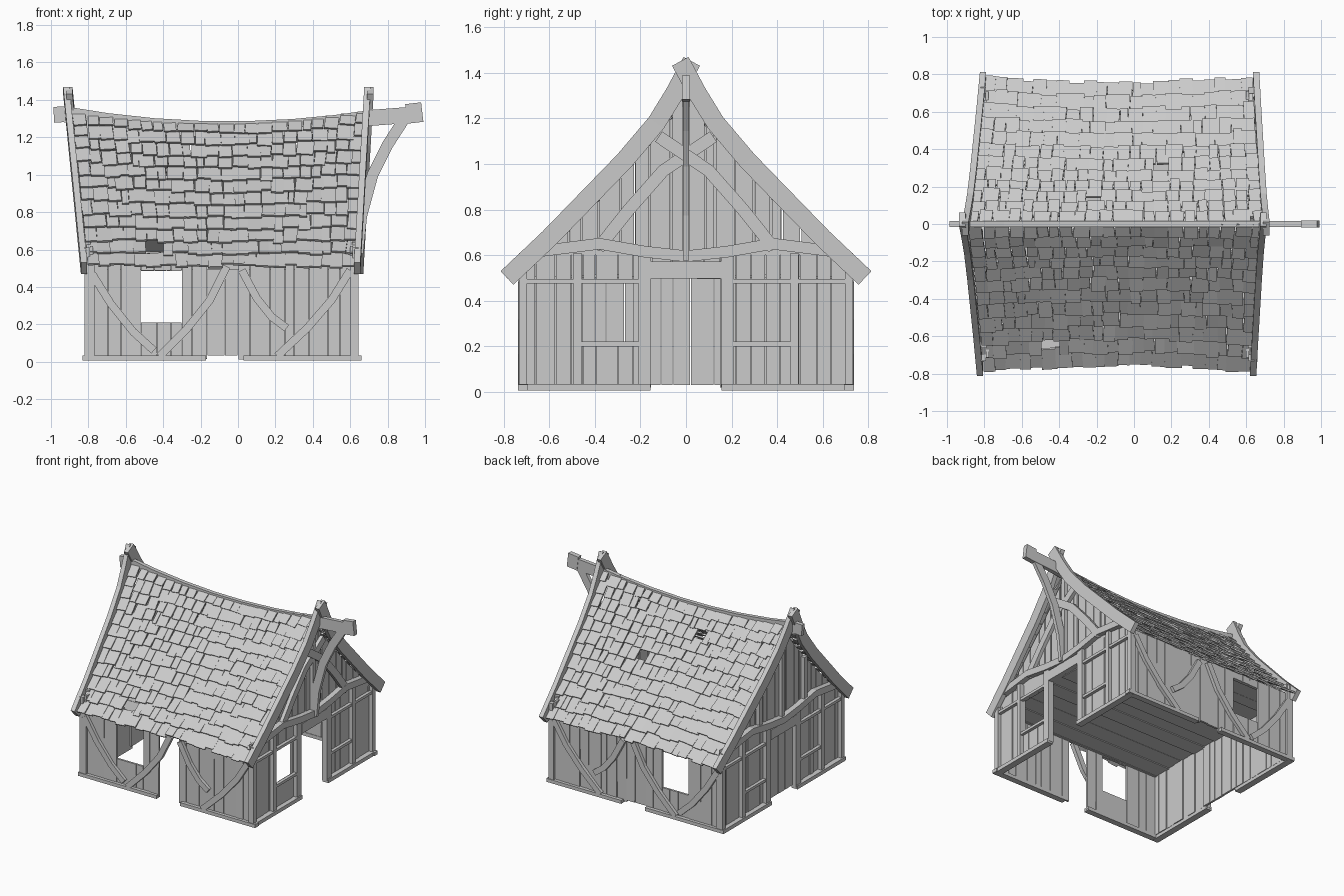
import bpy, bmesh, random
from mathutils import Vector as V

random.seed(4)
if "Cube" in bpy.data.objects:
    bpy.data.objects.remove(bpy.data.objects["Cube"])

mat = bpy.data.materials.new("weathered_grey")
mat.use_nodes = True
GREY = (0.6, 0.6, 0.6, 1)
mat.diffuse_color = GREY
mat.node_tree.nodes["Principled BSDF"].inputs["Base Color"].default_value = GREY
X, Y, Z = V((1, 0, 0)), V((0, 1, 0)), V((0, 0, 1))
rnd = random.uniform


def make(name, build):
    bm = bmesh.new()
    build(bm)
    bmesh.ops.recalc_face_normals(bm, faces=bm.faces)
    me = bpy.data.meshes.new(name)
    bm.to_mesh(me)
    bm.free()
    me.materials.append(mat)
    bpy.context.collection.objects.link(bpy.data.objects.new(name, me))


def sweep(bm, pts, normal, width, depth):
    """Timber of rectangular section along a path; depth runs along normal."""
    pts = [V(p) for p in pts]
    rings = []
    for i, p in enumerate(pts):
        t = (pts[min(i + 1, len(pts) - 1)] - pts[max(i - 1, 0)]).normalized()
        side = t.cross(normal).normalized() * width / 2
        n = normal * depth / 2
        rings.append([bm.verts.new(p + q) for q in (side + n, n - side, -side - n, side - n)])
    for a, b in zip(rings, rings[1:]):
        for k in range(4):
            bm.faces.new((a[k], a[k - 1], b[k - 1], b[k]))
    bm.faces.new(rings[0])
    bm.faces.new(rings[-1])


def plate(bm, outline, x0, x1):
    """Flat (y, z) outline given thickness between two x values."""
    a, b = ([bm.verts.new((x, y, z)) for y, z in outline] for x in (x0, x1))
    bm.faces.new(a)
    bm.faces.new(b)
    for k in range(len(a)):
        bm.faces.new((a[k], a[k - 1], b[k - 1], b[k]))


def splits(a, b, size):
    """Uneven board edges between a and b."""
    n = max(1, round((b - a) / size))
    step = (b - a) / n
    return [a] + [a + step * (i + rnd(-.25, .25)) for i in range(1, n)] + [b]


# Roof shape: slope from eave to ridge, sagging at mid length
SLOPE = [(.775, .50), (.60, .665), (.43, .84), (.27, 1.01), (.13, 1.17), (0, 1.335)]


def roof_point(u, t, side):
    f = max(0, min(u, 1)) * (len(SLOPE) - 1)
    i = min(int(f), len(SLOPE) - 2)
    p = V(SLOPE[i]).lerp(V(SLOPE[i + 1]), f - i)
    sag = 1 - (2 * t - 1) ** 2
    low = min(u, 0) * .9
    x = (-.80 - .09 * u) * (1 - t) + (.63 + .06 * u) * t
    return V((x, side * (p.x - .035 * sag * (1 - u) - low), p.y - .06 * sag * u + low))


def slope_z(y):
    y = abs(y)
    for (ya, za), (yb, zb) in zip(SLOPE, SLOPE[1:]):
        if yb <= y <= ya:
            return za + (zb - za) * (ya - y) / (ya - yb)
    return SLOPE[0][1]


ROWS = 12


def shingles(side):
    def build(bm):
        for r in range(ROWS):
            edges = splits(0, 1, .045)
            for a, b in zip(edges, edges[1:]):
                if random.random() < .012:
                    continue
                t = (a + b) / 2
                u0 = (r + rnd(-.14, .1)) / ROWS
                lo = roof_point(u0, t, side)
                hi = roof_point(min(u0 + 1.3 / ROWS, 1), t + rnd(-.004, .004), side)
                n = X.cross(hi - lo).normalized()
                n = n if n.z > 0 else -n
                lo += n * rnd(.014, .026)
                sweep(bm, [lo, hi], n, (b - a) * 1.5 - rnd(-.004, .006), .012)
    return build


make("front_roof_shingles", shingles(-1))
make("back_roof_shingles", shingles(1))


# Ridge beam with its hoist end and curved support
def ridge(bm):
    pts = [(x, 0, 1.243 + .075 * ((x + .05) / .85) ** 2) for x in
           (-.93, -.7, -.45, -.2, .05, .3, .52, .72)]
    sweep(bm, [(-.985, 0, 1.32)] + pts + [(.92, 0, 1.32)], Y, .085, .03)
    sweep(bm, [(.90, 0, 1.325), (.985, 0, 1.335)], Y, .105, .036)


make("ridge_beam", ridge)
make("ridge_brace", lambda bm: sweep(
    bm, [(.64, 0, .58), (.66, 0, .78), (.72, 0, 1.0), (.80, 0, 1.16), (.89, 0, 1.30)], Y, .06, .026))

# Crossed gable boards, leaning outward
BARGE = [(.785, .50), (.60, .675), (.43, .85), (.27, 1.015), (.13, 1.18), (.05, 1.31), (-.025, 1.45)]


def barge(foot, head):
    def build(bm):
        for s in (-1, 1):
            pts = [(foot + (head - foot) * (z - .5) / .95 + s * .008, s * y, z) for y, z in BARGE]
            sweep(bm, pts, X, .082, .034)
    return build


make("left_gable_boards", barge(.645, .70))
make("right_gable_boards", barge(-.815, -.91))


# Long walls: upright planks with gaps at the openings
def long_wall(side, door_open):
    def build(bm):
        y = side * .705

        def planks(a, b, z0, z1):
            e = splits(a, b, .08)
            for p, q in zip(e, e[1:]):
                sweep(bm, [((p + q) / 2, y + rnd(-.004, .004), z0 + rnd(0, .01)),
                           ((p + q) / 2, y, z1)], Y, q - p - .003, .016)
        planks(-.79, -.52, .01, .54)
        planks(-.52, -.30, .01, .21)
        planks(-.52, -.30, .48, .54)
        planks(-.30, -.165, .01, .54)
        planks(0, .62, .01, .54)
        if not door_open:
            planks(-.165, 0, .03, .54)
    return build


make("front_wall_planks", long_wall(-1, True))
make("back_wall_planks", long_wall(1, False))


def long_frame(side):
    def build(bm):
        y = side * .722
        braces = [[(-.78, .47), (-.68, .31), (-.56, .16), (-.45, .06)],
                  [(-.42, .03), (-.27, .18), (-.15, .33), (-.06, .51)],
                  [(.02, .49), (.10, .34), (.18, .24), (.26, .18)],
                  [(.21, .03), (.37, .18), (.50, .33), (.60, .49)]]
        for path in braces:
            sweep(bm, [(x, y, z) for x, z in path], Y, .042, .03)
        for x in (-.785, .62):
            sweep(bm, [(x, side * .715, .02), (x, side * .715, .55)], Y, .035, .035)
        for a, b in ((-.83, -.17), (.03, .66)):
            sweep(bm, [(a, side * .715, .02), (b, side * .715, .02)], Y, .026, .045)
        sweep(bm, [(-.79, side * .69, .51), (.62, side * .69, .51)], Y, .04, .02)
    return build


make("front_timber_frame", long_frame(-1))
make("back_timber_frame", long_frame(1))


# Gable walls: lower planks around the openings, upper planks cut to the slope
def gable_planks(x, has_openings):
    def build(bm):
        def planks(a, b, z0, z1):
            e = splits(a, b, .075)
            for p, q in zip(e, e[1:]):
                s = x + rnd(-.004, .004)
                plate(bm, [(p, z0), (q - .004, z0), (q - .004, z1), (p, z1)], s - .008, s + .008)
        if has_openings:
            planks(-.715, -.45, .02, .62)
            planks(-.45, -.23, .02, .21)
            planks(-.45, -.23, .48, .62)
            planks(-.23, -.15, .02, .62)
            planks(-.15, .15, .50, .62)
            planks(.15, .715, .02, .62)
        else:
            planks(-.715, .715, .03, .62)
        e = splits(-.66, 0, .07)[:-1] + splits(0, .66, .07)
        for p, q in zip(e, e[1:]):
            q -= rnd(.004, .012)
            plate(bm, [(p, .60), (q, .60), (q, slope_z(q) - .03), (p, slope_z(p) - .03)],
                  x - .007, x + .007)
    return build


make("left_gable_planks", gable_planks(.608, True))
make("right_gable_planks", gable_planks(-.785, False))


def gable_frame(x, out, crossed):
    def build(bm):
        def bar(path, w, d=.03, lift=.016):
            sweep(bm, [(x + out * lift, y, z) for y, z in path], X, w, d)
        bar([(-.66, .615), (-.38, .65), (-.18, .615), (0, .595), (.18, .615), (.38, .65), (.66, .615)],
            .05, .045, .02)
        for s in (-1, 1):
            bar([(s * .73, .02), (s * .155, .02)], .028, .05)
            for y, w in ((.18, .055), (.475, .035), (.715, .035)):
                bar([(s * y, .02), (s * y, .61)], w)
            bar([(s * .70, .485), (s * .18, .485)], .02, .024)
            bar([(s * .48, .21), (s * .2, .21)], .02, .024)
            if crossed:
                bar([(s * .385, .63), (s * .25, .80), (s * .10, .97), (s * -.12, 1.12)],
                    .055, .026, .024 + s * .004)
            else:
                bar([(s * .27, .63), (s * .27, .97)], .035)
        bar([(-.155, .535), (.155, .535)], .075, .035)
        bar([(0, .58), (0, 1.27)], .03, .026)
    return build


make("left_gable_frame", gable_frame(.612, 1, True))
make("right_gable_frame", gable_frame(-.79, -1, False))


# Loft floor closing the room from above
def loft(bm):
    e = splits(-.69, .69, .13)
    for p, q in zip(e, e[1:]):
        z = .505 + rnd(-.006, .006)
        sweep(bm, [(-.78, (p + q) / 2, z), (.60, (p + q) / 2, z)], Z, q - p, .012)


make("loft_floor", loft)
